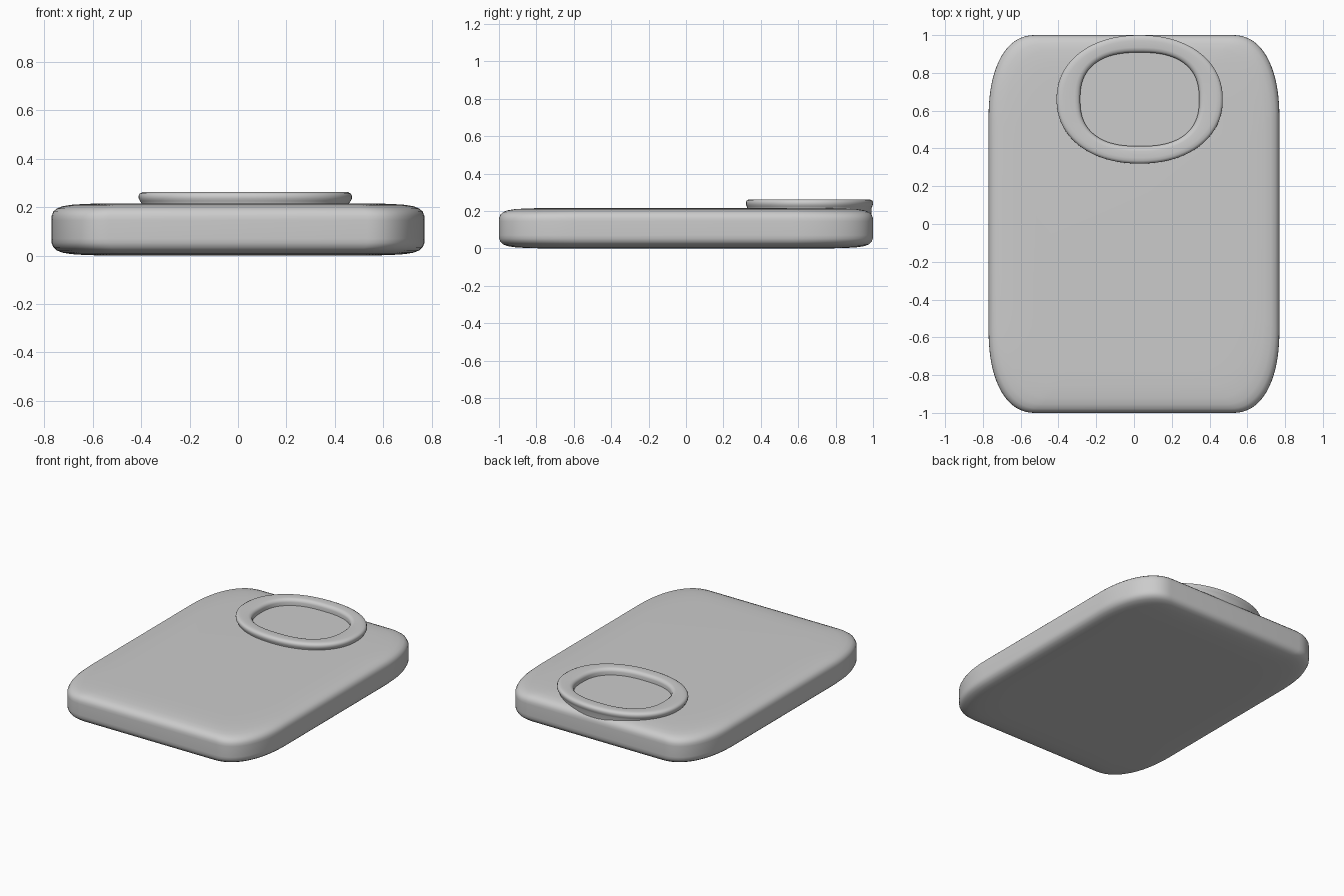
import bpy
import bmesh
from math import sin, cos, pi

cube = bpy.data.objects.get("Cube")
if cube:
    bpy.data.objects.remove(cube)

STEPS = 24  # points per rounded corner


def outline(half_x, half_y, corner_x, corner_y, power):
    """Closed outline whose four corners are superellipse arcs."""
    points = []
    for quarter in range(4):
        for k in range(STEPS):
            a = (quarter + (k + 0.5) / STEPS) * pi / 2
            c, s = cos(a), sin(a)
            sx, sy = (1 if c > 0 else -1), (1 if s > 0 else -1)
            points.append((
                sx * (half_x - corner_x + corner_x * abs(c) ** (2 / power)),
                sy * (half_y - corner_y + corner_y * abs(s) ** (2 / power))))
    return points


def loft(name, sections, location=(0, 0, 0)):
    """Skin a stack of (outline, z) sections and cap both ends."""
    bm = bmesh.new()
    rings = [[bm.verts.new((x, y, z)) for x, y in pts] for pts, z in sections]
    for low, high in zip(rings, rings[1:]):
        for i in range(len(low)):
            j = (i + 1) % len(low)
            bm.faces.new((low[i], low[j], high[j], high[i]))
    bm.faces.new(rings[0][::-1])
    bm.faces.new(rings[-1])
    bmesh.ops.recalc_face_normals(bm, faces=bm.faces)
    mesh = bpy.data.meshes.new(name)
    bm.to_mesh(mesh)
    bm.free()
    obj = bpy.data.objects.new(name, mesh)
    obj.location = location
    bpy.context.collection.objects.link(obj)
    bpy.ops.object.select_all(action='DESELECT')
    obj.select_set(True)
    bpy.context.view_layer.objects.active = obj
    bpy.ops.object.shade_smooth_by_angle(angle=pi / 4)
    return obj


# Softly rounded slab: (inset, height) from the underside to the top
HEIGHT = 0.215
edge = [(0.22, 0), (0.14, 0.002), (0.08, 0.006), (0.045, 0.012),
        (0.022, 0.021), (0.008, 0.034), (0.001, 0.052), (0, 0.07)]
profile = edge + [(inset, HEIGHT - z) for inset, z in reversed(edge)]
loft("body", [(outline(0.77 - i, 1 - i, 0.25, 0.45, 2.3), z)
              for i, z in profile])

# Raised oval rim with a recessed floor: (half width, half depth, power, height)
rim = [(0.425, 0.33, 2.15, 0.15), (0.428, 0.332, 2.15, 0.215),
       (0.435, 0.336, 2.15, 0.225), (0.44, 0.34, 2.15, 0.235),
       (0.44, 0.34, 2.15, 0.246), (0.436, 0.336, 2.15, 0.255),
       (0.425, 0.325, 2.15, 0.261), (0.405, 0.31, 2.15, 0.262),
       (0.345, 0.275, 2.4, 0.262), (0.328, 0.26, 2.5, 0.259),
       (0.318, 0.251, 2.5, 0.25), (0.315, 0.248, 2.5, 0.24),
       (0.315, 0.248, 2.5, 0.217)]
loft("oval_rim", [(outline(w, d, w, d, p), z) for w, d, p, z in rim],
     location=(0.03, 0.66, 0))
